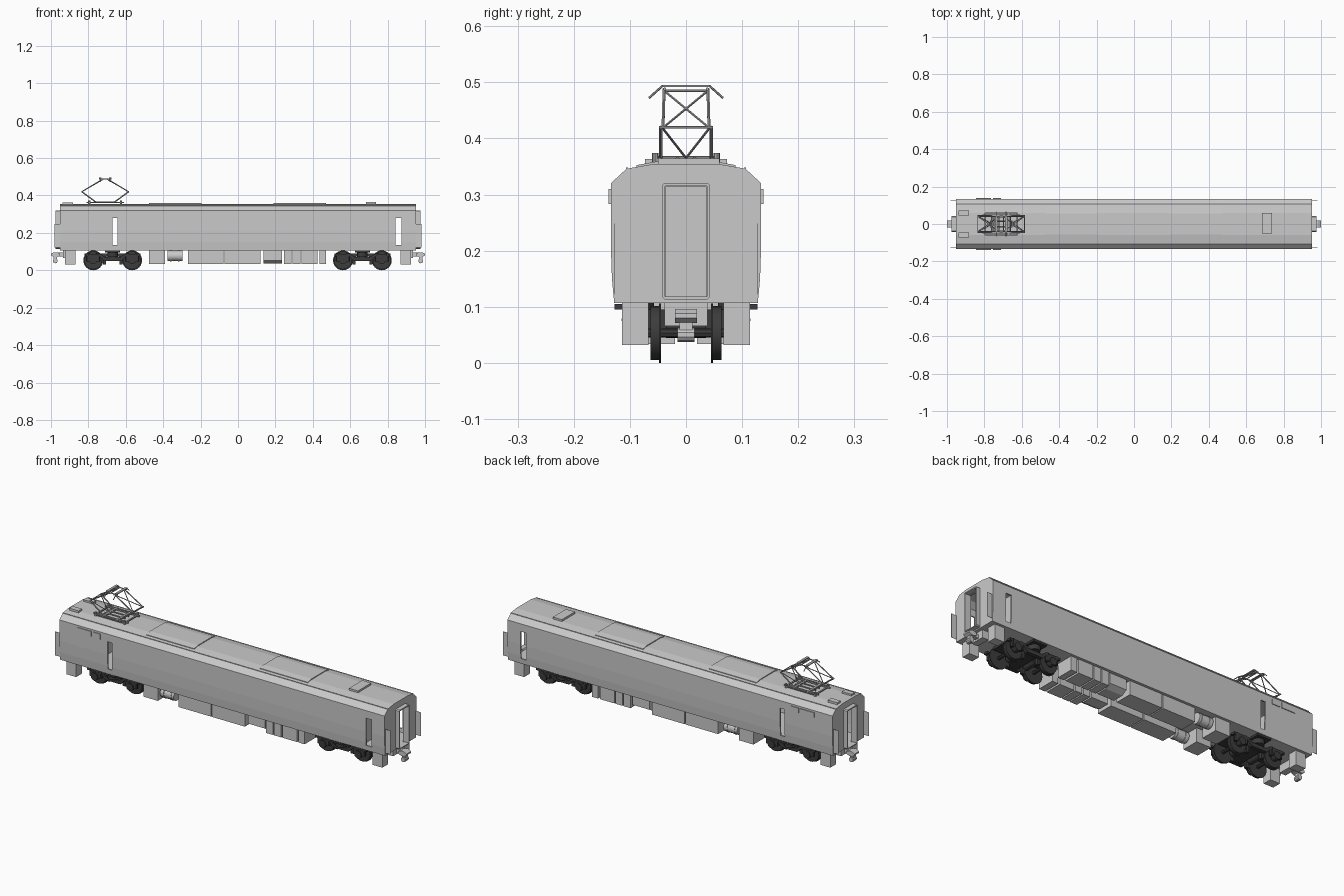
import bpy, bmesh, math
from mathutils import Vector, Matrix

if "Cube" in bpy.data.objects:
    bpy.data.objects.remove(bpy.data.objects["Cube"])


def material(name, v):
    m = bpy.data.materials.new(name)
    m.diffuse_color = (v, v, v, 1)
    m.use_nodes = True
    m.node_tree.nodes["Principled BSDF"].inputs["Base Color"].default_value = m.diffuse_color
    return m


GREY = material("body grey", 0.59)
DARK = material("bogie dark grey", 0.045)
IRON = material("pantograph grey", 0.4)


class Part:
    """Collects primitives into one named mesh object."""

    def __init__(self, name, mat):
        self.name, self.mat, self.bm = name, mat, bmesh.new()

    def box(self, x0, x1, y0, y1, z0, z1):
        m = Matrix.Translation(((x0 + x1) / 2, (y0 + y1) / 2, (z0 + z1) / 2))
        m = m @ Matrix.Diagonal((abs(x1 - x0), abs(y1 - y0), abs(z1 - z0), 1))
        bmesh.ops.create_cube(self.bm, size=1, matrix=m)

    def rod(self, a, b, r, seg=6):
        a, b = Vector(a), Vector(b)
        d = b - a
        m = Matrix.Translation((a + b) / 2) @ d.to_track_quat('Z', 'Y').to_matrix().to_4x4()
        bmesh.ops.create_cone(self.bm, cap_ends=True, segments=seg, radius1=r,
                              radius2=r, depth=d.length, matrix=m)

    def prism(self, pts, axis, lo, hi):
        """Extrude a 2D outline along x (points are y,z) or y (points are x,z)."""
        def at(p, t):
            return (t, p[0], p[1]) if axis == 'x' else (p[0], t, p[1])
        f = self.bm.faces.new([self.bm.verts.new(at(p, lo)) for p in pts])
        out = bmesh.ops.extrude_face_region(self.bm, geom=[f])
        vs = [g for g in out['geom'] if isinstance(g, bmesh.types.BMVert)]
        bmesh.ops.translate(self.bm, verts=vs, vec=Vector(at((0, 0), hi - lo)))

    def done(self, smooth=False):
        bmesh.ops.recalc_face_normals(self.bm, faces=self.bm.faces)
        me = bpy.data.meshes.new(self.name)
        self.bm.to_mesh(me)
        self.bm.free()
        me.materials.append(self.mat)
        o = bpy.data.objects.new(self.name, me)
        bpy.context.collection.objects.link(o)
        bpy.context.view_layer.objects.active = o
        if smooth:
            bpy.ops.object.select_all(action='DESELECT')
            o.select_set(True)
            bpy.ops.object.shade_smooth_by_angle(angle=math.radians(40))
        return o


# body shell: hollow profile with crew doors and end doorways cut through
half = [(.128, .107), (.132, .15), (.134, .21), (.134, .32), (.106, .346), (.06, .354)]
outline = half + [(-y, z) for y, z in reversed(half)]
body = Part("car_body", GREY)
body.prism(outline, 'x', -.952, .952)
body = body.done()

inner = Part("inner_cutter", GREY)
inner.prism([(y * .95, .23 + (z - .23) * .94) for y, z in outline], 'x', -.942, .942)
doors = Part("door_cutter", GREY)
doors.box(-.67, -.645, -.3, .3, .134, .28)
doors.box(.842, .875, -.3, .3, .134, .28)
ends = Part("end_cutter", GREY)
for s in (-1, 1):
    ends.box(s * .9, s * 1.1, -.036, .036, .116, .314)
for cutter in (inner, doors, ends):
    c = cutter.done()
    c.hide_render = True
    mod = body.modifiers.new("cut", 'BOOLEAN')
    mod.object, mod.operation, mod.solver = c, 'DIFFERENCE', 'EXACT'
    bpy.context.view_layer.objects.active = body
    bpy.ops.object.modifier_apply(modifier=mod.name)
    bpy.data.objects.remove(c)

# inner partitions behind the vestibules
walls = Part("inner_partitions", GREY)
for s in (-1, 1):
    walls.box(s * .79, s * .8, -.124, .124, .115, .32)
walls.done()

# gangway frames with chamfered corners, and thin corner guard strips
gang = Part("gangway_frames", GREY)
guard = Part("corner_guards", GREY)
for s in (-1, 1):
    a, b = s * .95, s * .975
    for t in (-1, 1):
        gang.prism([(t * .038, .113), (t * .043, .118), (t * .043, .316), (t * .038, .321),
                    (0, .321), (0, .315), (t * .037, .315), (t * .037, .118), (0, .118), (0, .113)],
                   'x', a, b)
        guard.box(a, s * .982, t * .1265, t * .1275, .122, .248)
gang.done()
guard.done()

# roof covers, vents and gutters
roof = Part("roof_panels", GREY)
for x0, x1 in ((-.475, -.195), (.19, .47)):
    roof.prism([(-.088, .346), (-.088, .3525), (-.055, .3585), (.055, .3585), (.088, .3525), (.088, .346)],
               'x', x0, x1)
roof.box(.685, .738, -.05, .06, .35, .364)
for t in (-1, 1):
    roof.box(-.937, -.882, t * .045, t * .073, .345, .363)
    roof.box(-.952, .952, t * .103, t * .107, .342, .348)
roof.done()

# destination and lamp boxes on the sides
signs = Part("side_signs", GREY)
for t in (-1, 1):
    for x0, x1 in ((-.845, -.765), (-.755, -.71)):
        signs.box(x0, x1, t * .13, t * .138, .283, .31)
signs.done()

# underfloor equipment on both sides
under = Part("underfloor_boxes", GREY)
for t in (-1, 1):
    for x0, x1 in ((-.475, -.39), (-.268, -.077), (-.071, .12), (.245, .285),
                   (.292, .333), (.34, .425), (.435, .47)):
        under.box(x0, x1, t * .02, t * .114, .034, .11)
    # cabinet with a sloping lower face
    under.prism([(t * .02, .11), (t * .11, .11), (t * .11, .053), (t * .08, .036), (t * .02, .036)],
                'x', .137, .235)
    # corner boxes near the car ends
    for s in (-1, 1):
        under.box(s * .868, s * .925, t * .067, t * .114, .032, .11)
under.done()
tanks = Part("air_tanks", GREY)
for t in (-1, 1):
    tanks.rod((-.378, t * .085, .077), (-.298, t * .085, .077), .028, 16)
    for x in (-.36, -.316):
        tanks.rod((x - .004, t * .085, .077), (x + .004, t * .085, .077), .03, 16)
        tanks.box(x - .004, x + .004, t * .08, t * .09, .1, .11)
tanks.done(True)

# couplers
coup = Part("couplers", GREY)
for s in (-1, 1):
    coup.box(s * .9, s * .935, -.038, .038, .066, .11)
    coup.box(s * .93, s * .962, -.01, .01, .074, .094)
    coup.prism([(s * .955, .076), (s * .97, .071), (s * .985, .071), (s, .08), (s, .088),
                (s * .985, .096), (s * .97, .096), (s * .955, .091)], 'y', -.02, .02)
    coup.box(s * .968, s * .986, -.012, .012, .055, .075)
    coup.rod((s * .977, -.015, .05), (s * .977, .015, .05), .013, 10)
coup.done()

# bogies
for label, cx in (("rear", -.67), ("front", .665)):
    wheels = Part(label + "_wheels", DARK)
    frame = Part(label + "_bogie_frame", DARK)
    for d in (-.104, .104):
        x = cx + d
        wheels.rod((x, -.09, .053), (x, .09, .053), .008, 8)
        for t in (-1, 1):
            wheels.rod((x, t * .046, .053), (x, t * .063, .053), .048, 24)
            wheels.rod((x, t * .045, .053), (x, t * .0485, .053), .053, 24)
            # axle boxes and their springs
            frame.rod((x, t * .07, .053), (x, t * .098, .053), .02, 12)
            frame.box(x - .028, x + .028, t * .072, t * .093, .048, .078)
            for e in (-.026, .026):
                frame.rod((x + e, t * .083, .048), (x + e, t * .083, .09), .01, 8)
        # traction motors
        frame.rod((cx + d * .5, -.036, .064), (cx + d * .5, .036, .064), .02, 12)
    for t in (-1, 1):
        # dropped side frame
        prof = [(-.15, .088), (-.15, .076), (-.07, .074), (-.045, .05), (.045, .05),
                (.07, .074), (.15, .076), (.15, .088), (.065, .088), (.04, .07), (-.04, .07), (-.065, .088)]
        frame.prism([(cx + x, z) for x, z in prof], 'y', t * .072, t * .092)
        # air springs and bolster ends
        frame.rod((cx, t * .085, .07), (cx, t * .085, .108), .028, 14)
        frame.box(cx - .04, cx + .04, t * .07, t * .127, .095, .105)
        for d in (-.045, .045):
            frame.box(cx + d - .008, cx + d + .008, t * .046, t * .062, .03, .075)
    frame.box(cx - .028, cx + .028, -.09, .09, .055, .095)
    frame.box(cx - .15, cx + .15, -.03, .03, .075, .09)
    wheels.done(True)
    frame.done()

# pantograph base with insulators
px = -.71
base = Part("pantograph_base", IRON)
for t in (-1, 1):
    base.box(px - .1, px + .1, t * .044, t * .05, .359, .366)
    base.box(px - .085, px + .085, t * .057, t * .061, .359, .364)
    base.box(px + t * .04 - .005, px + t * .04 + .005, -.06, .06, .359, .366)
    base.box(px + t * .085 - .004, px + t * .085 + .004, -.06, .06, .359, .364)
    for d in (-.085, .085):
        base.rod((px + d, t * .055, .346), (px + d, t * .055, .374), .006, 8)
    base.rod((px - .06, t * .015, .363), (px + .06, t * .015, .363), .004)
base.done()

# pantograph diamond arms and cross braces
arms = Part("pantograph_arms", IRON)
for s in (-1, 1):
    root, knee, top = px + s * .05, px + s * .125, px + s * .012
    arms.rod((root, -.05, .365), (root, .05, .365), .004)
    arms.rod((knee, -.048, .42), (knee, .048, .42), .0022)
    arms.rod((top, -.042, .485), (top, .042, .485), .0025)
    for t in (-1, 1):
        arms.rod((root, t * .045, .365), (knee, t * .045, .42), .0035)
        arms.rod((knee, t * .041, .42), (top, t * .039, .488), .003)
        arms.rod((root, 0, .365), (knee, t * .043, .42), .0022)
        arms.rod((knee, -t * .04, .42), (top, t * .039, .485), .0022)
arms.done()

# pantograph head with down-turned horns
head = Part("pantograph_head", IRON)
for s in (-1, 1):
    x = px + s * .026
    head.box(x - .007, x + .007, -.043, .043, .4915, .4955)
    for t in (-1, 1):
        head.rod((x, t * .042, .4935), (x, t * .066, .472), .002)
for t in (-1, 1):
    head.rod((px - .033, t * .038, .488), (px + .033, t * .038, .488), .003)
head.done()
